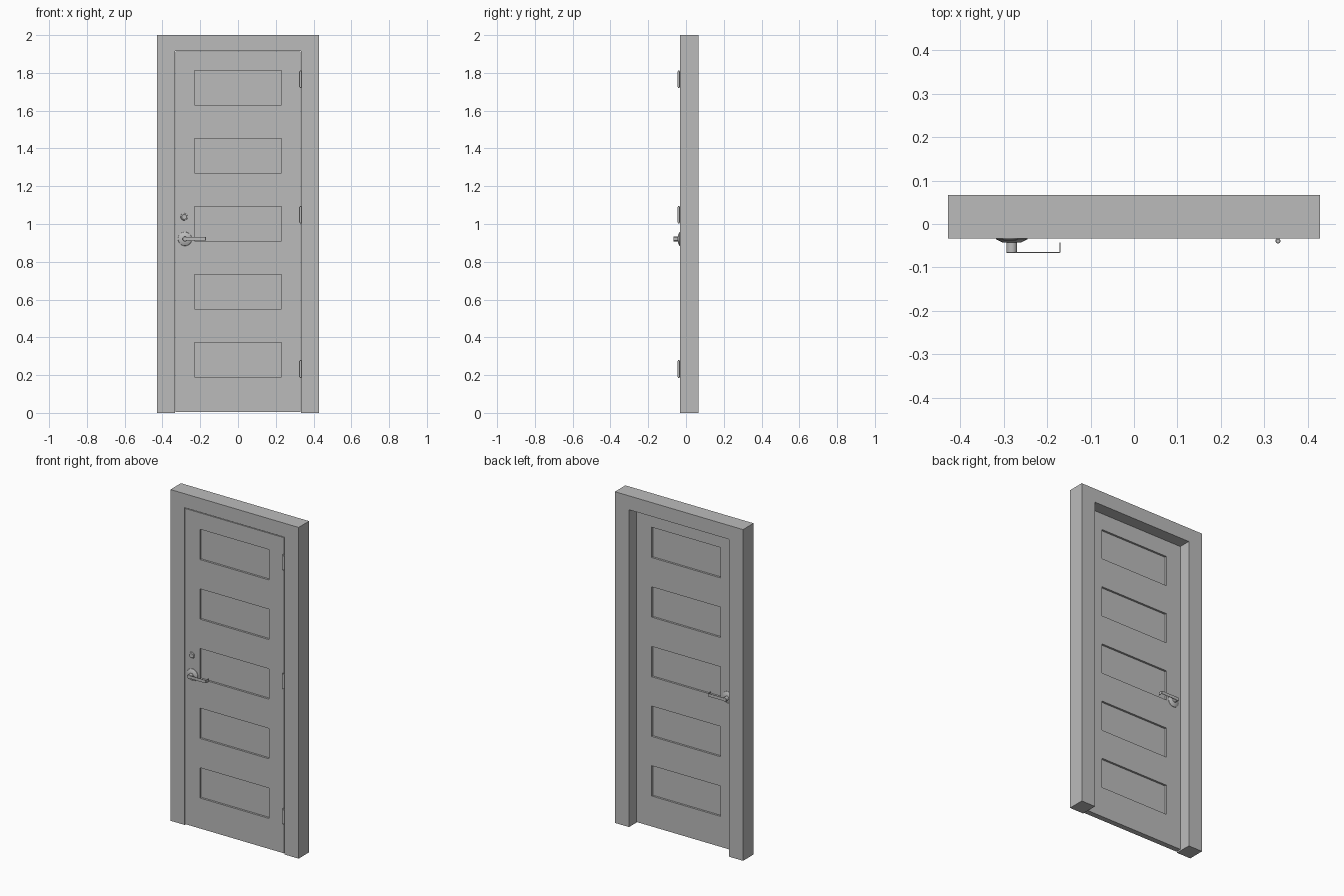
import bpy, bmesh, math
from mathutils import Matrix, Vector

if "Cube" in bpy.data.objects:
    bpy.data.objects.remove(bpy.data.objects["Cube"])

grey = bpy.data.materials.new("door grey")
grey.diffuse_color = (0.5, 0.5, 0.5, 1)
grey.use_nodes = True
grey.node_tree.nodes["Principled BSDF"].inputs["Base Color"].default_value = grey.diffuse_color

FRONT, BACK = -0.033, 0.0      # door faces
MID = (FRONT + BACK) / 2
HX, HZ = -0.281, 0.921         # handle centre


def finish(name, bm, smooth=False):
    bmesh.ops.recalc_face_normals(bm, faces=bm.faces)
    mesh = bpy.data.meshes.new(name)
    bm.to_mesh(mesh)
    bm.free()
    mesh.materials.append(grey)
    ob = bpy.data.objects.new(name, mesh)
    bpy.context.collection.objects.link(ob)
    if smooth:
        bpy.ops.object.select_all(action='DESELECT')
        ob.select_set(True)
        bpy.context.view_layer.objects.active = ob
        bpy.ops.object.shade_smooth_by_angle(angle=math.radians(35))
    return ob


def extrude_outline(name, points, offset):
    """Closed outline pushed along an offset vector."""
    bm = bmesh.new()
    face = bm.faces.new([bm.verts.new(p) for p in points])
    new = bmesh.ops.extrude_face_region(bm, geom=[face])
    verts = [g for g in new["geom"] if isinstance(g, bmesh.types.BMVert)]
    bmesh.ops.translate(bm, verts=verts, vec=offset)
    return finish(name, bm)


def turned(name, profile, x, z, base, side, n=32):
    """Profile of (radius, height) spun about an axis along y."""
    bm = bmesh.new()
    rings = []
    for r, h in profile:
        rings.append([bm.verts.new((x + r * math.cos(2 * math.pi * i / n), base + side * h,
                                    z + r * math.sin(2 * math.pi * i / n))) for i in range(n)])
    for a, b in zip(rings, rings[1:]):
        for i in range(n):
            j = (i + 1) % n
            bm.faces.new((a[i], a[j], b[j], b[i]))
    bm.faces.new(rings[0])
    bm.faces.new(rings[-1])
    return finish(name, bm, True)


# Frame: an upside-down U, open at the floor
W, IN, TOP = 0.428, 0.334, 1.916
outline = [(-W, 0), (-W, 2), (W, 2), (W, 0), (IN, 0), (IN, TOP), (-IN, TOP), (-IN, 0)]
extrude_outline("door_frame", [(x, FRONT, z) for x, z in outline], Vector((0, 0.1, 0)))

# Door leaf: grid of faces with five recessed panels on each side
xs = [-0.330, -0.231, 0.229, 0.330]
zs = [0.006]
for i in range(5):
    zs += [0.190 + 0.36 * i, 0.373 + 0.36 * i]
zs.append(1.912)
bm = bmesh.new()
panels = []
sheets = []
for y in (FRONT, BACK):
    grid = [[bm.verts.new((x, y, z)) for z in zs] for x in xs]
    sheets.append(grid)
    for i in range(3):
        for k in range(len(zs) - 1):
            f = bm.faces.new((grid[i][k], grid[i + 1][k], grid[i + 1][k + 1], grid[i][k + 1]))
            if i == 1 and k % 2 == 1:
                panels.append((f, 0.012 if y == FRONT else -0.012))
# edges of the leaf
rims = [g[0] + [c[-1] for c in g[1:]] + g[-1][-2::-1] + [c[0] for c in g[-2:0:-1]] for g in sheets]
for i in range(len(rims[0])):
    j = (i + 1) % len(rims[0])
    bm.faces.new((rims[0][i], rims[0][j], rims[1][j], rims[1][i]))
for f, depth in panels:
    new = bmesh.ops.extrude_face_region(bm, geom=[f])
    verts = [g for g in new["geom"] if isinstance(g, bmesh.types.BMVert)]
    bmesh.ops.translate(bm, verts=verts, vec=(0, depth, 0))
    if f.is_valid:
        bmesh.ops.delete(bm, geom=[f], context='FACES_ONLY')
finish("door_leaf", bm)

# Lever handles on both faces
for label, base, side in (("front", FRONT, -1), ("back", BACK, 1)):
    turned(label + "_rosette", [(0.037, 0), (0.036, 0.002), (0.022, 0.009), (0.013, 0.010)],
           HX, HZ, base, side)
    turned(label + "_handle_neck", [(0.0125, 0.008), (0.0125, 0.033), (0.0115, 0.034)],
           HX, HZ, base, side)
    path = [(-0.281, 0.0315), (-0.281, 0.034), (-0.171, 0.034), (-0.169, 0.032),
            (-0.169, 0.009), (-0.1715, 0.009), (-0.1715, 0.0305), (-0.1725, 0.0315)]
    extrude_outline(label + "_lever", [(x, base + side * h, HZ - 0.009) for x, h in path],
                    Vector((0, 0, 0.018)))

# Lock cylinder with a raised key slot plate
turned("lock_cylinder", [(0.019, 0), (0.018, 0.003), (0.013, 0.005), (0.011, 0.004)],
       -0.285, 1.038, FRONT, -1)
bm = bmesh.new()
bmesh.ops.create_cube(bm, size=1, matrix=Matrix.Translation((-0.285, FRONT - 0.004, 1.038))
                      @ Matrix.Diagonal((0.003, 0.002, 0.012, 1)))
finish("key_slot", bm)

# Hinge knuckles with small pin caps
for name, z in (("lower", 0.232), ("middle", 1.049), ("upper", 1.766)):
    bm = bmesh.new()
    for r, h in ((0.006, 0.084), (0.004, 0.094)):
        bmesh.ops.create_cone(bm, cap_ends=True, segments=16, radius1=r, radius2=r, depth=h,
                              matrix=Matrix.Translation((0.331, FRONT - 0.006, z)))
    finish(name + "_hinge", bm, True)
